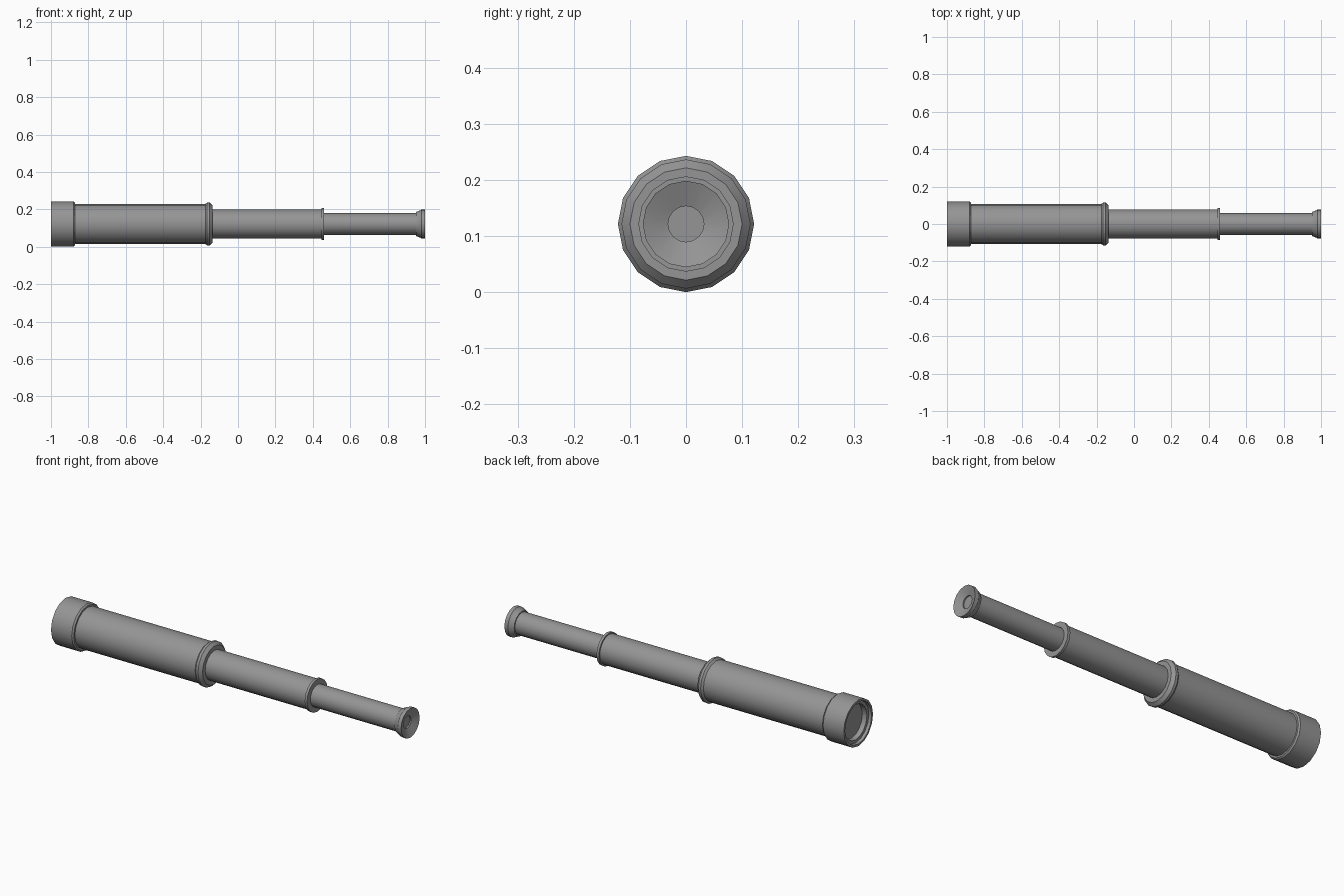
import bpy, bmesh, math

if "Cube" in bpy.data.objects:
    bpy.data.objects.remove(bpy.data.objects["Cube"], do_unlink=True)

SIDES = 16
AXIS_Z = 0.1215

grey = bpy.data.materials.new("plain grey")
grey.use_nodes = True
colour = (0.3, 0.3, 0.3, 1)
grey.diffuse_color = colour
grey.node_tree.nodes["Principled BSDF"].inputs["Base Color"].default_value = colour


def lathe(name, profile):
    """Spin (x, radius) points around the long axis; zero radius closes an end."""
    bm = bmesh.new()
    rings = []
    for x, r in profile:
        count = SIDES if r > 0 else 1
        rings.append([bm.verts.new((x, r * math.sin(math.tau * i / SIDES),
                                    r * math.cos(math.tau * i / SIDES)))
                      for i in range(count)])
    for a, b in zip(rings, rings[1:]):
        for i in range(SIDES):
            j = (i + 1) % SIDES
            if len(a) == 1:
                bm.faces.new((a[0], b[j], b[i]))
            elif len(b) == 1:
                bm.faces.new((a[i], a[j], b[0]))
            else:
                bm.faces.new((a[i], a[j], b[j], b[i]))
    bmesh.ops.recalc_face_normals(bm, faces=bm.faces)
    mesh = bpy.data.meshes.new(name)
    bm.to_mesh(mesh)
    bm.free()
    mesh.materials.append(grey)
    obj = bpy.data.objects.new(name, mesh)
    obj.location.z = AXIS_Z
    bpy.context.collection.objects.link(obj)
    bpy.ops.object.select_all(action='DESELECT')
    obj.select_set(True)
    bpy.context.view_layer.objects.active = obj
    bpy.ops.object.shade_smooth_by_angle(angle=math.radians(30))


# Wide front hood with a stepped recess holding the flat lens
lathe("objective_hood", [(-0.96, 0), (-0.96, 0.09), (-0.985, 0.092), (-0.985, 0.108),
                         (-1, 0.11), (-1, 0.1215), (-0.88, 0.1215),
                         (-0.872, 0.115), (-0.872, 0.1), (-0.872, 0)])

# Main barrel
lathe("main_barrel", [(-0.9, 0), (-0.9, 0.106), (-0.16, 0.106), (-0.16, 0)])

# Bevelled collar at the end of the main barrel
lathe("barrel_collar", [(-0.175, 0), (-0.175, 0.106), (-0.165, 0.115), (-0.152, 0.115),
                        (-0.136, 0.1), (-0.136, 0)])

# Middle draw tube and its thin flange
lathe("middle_tube", [(-0.15, 0), (-0.15, 0.078), (0.455, 0.078), (0.455, 0)])
lathe("middle_flange", [(0.446, 0), (0.446, 0.085), (0.46, 0.085), (0.46, 0)])

# Small draw tube
lathe("small_tube", [(0.45, 0), (0.45, 0.058), (0.96, 0.058), (0.96, 0)])

# Flared eyepiece with a dished face and a small flat lens
lathe("eyepiece", [(0.952, 0), (0.952, 0.064), (0.978, 0.075), (0.98, 0.077),
                   (1, 0.077), (0.982, 0.032), (0.975, 0.032), (0.975, 0)])
